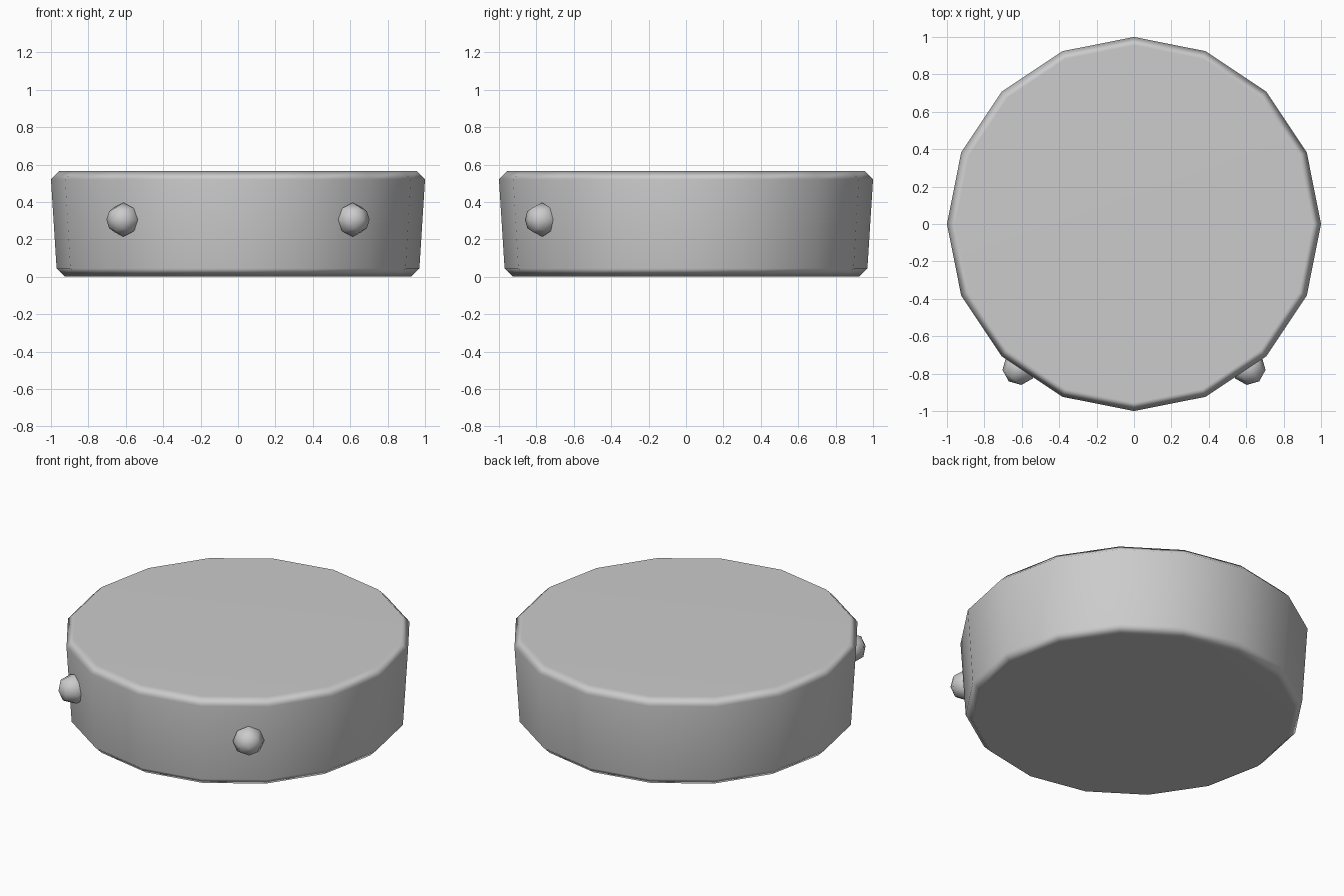
import bpy, bmesh, math
from mathutils import Matrix, Vector

if "Cube" in bpy.data.objects:
    bpy.data.objects.remove(bpy.data.objects["Cube"])


def finish(name, bm, angle=60):
    bmesh.ops.recalc_face_normals(bm, faces=bm.faces[:])
    mesh = bpy.data.meshes.new(name)
    bm.to_mesh(mesh)
    bm.free()
    obj = bpy.data.objects.new(name, mesh)
    bpy.context.collection.objects.link(obj)
    bpy.ops.object.select_all(action='DESELECT')
    obj.select_set(True)
    bpy.context.view_layer.objects.active = obj
    bpy.ops.object.shade_smooth_by_angle(angle=math.radians(angle))
    return obj


# tapered 16-sided disc with chamfered rims
SIDES = 16
profile = [(0.925, 0.0), (0.97, 0.045), (1.0, 0.52), (0.955, 0.565)]
bm = bmesh.new()
rings = []
for r, z in profile:
    rings.append([bm.verts.new((r * math.cos(2 * math.pi * i / SIDES),
                                r * math.sin(2 * math.pi * i / SIDES), z))
                  for i in range(SIDES)])
for low, high in zip(rings, rings[1:]):
    for i in range(SIDES):
        j = (i + 1) % SIDES
        bm.faces.new((low[i], low[j], high[j], high[i]))
bm.faces.new(rings[0][::-1])
bm.faces.new(rings[-1])
disc = finish("disc_body", bm)
weighted = disc.modifiers.new("weighted_normals", 'WEIGHTED_NORMAL')
weighted.keep_sharp = True

# two round studs on the front, pole pointing outward
for side, label in ((-1, "left"), (1, "right")):
    centre = Vector((side * 0.613, -0.77, 0.305))
    outward = Vector((centre.x, centre.y, 0))
    turn = outward.to_track_quat('Z', 'Y').to_matrix().to_4x4()
    bm = bmesh.new()
    bmesh.ops.create_uvsphere(bm, u_segments=8, v_segments=4, radius=0.091,
                              matrix=Matrix.Translation(centre) @ turn)
    finish("stud_" + label, bm)
